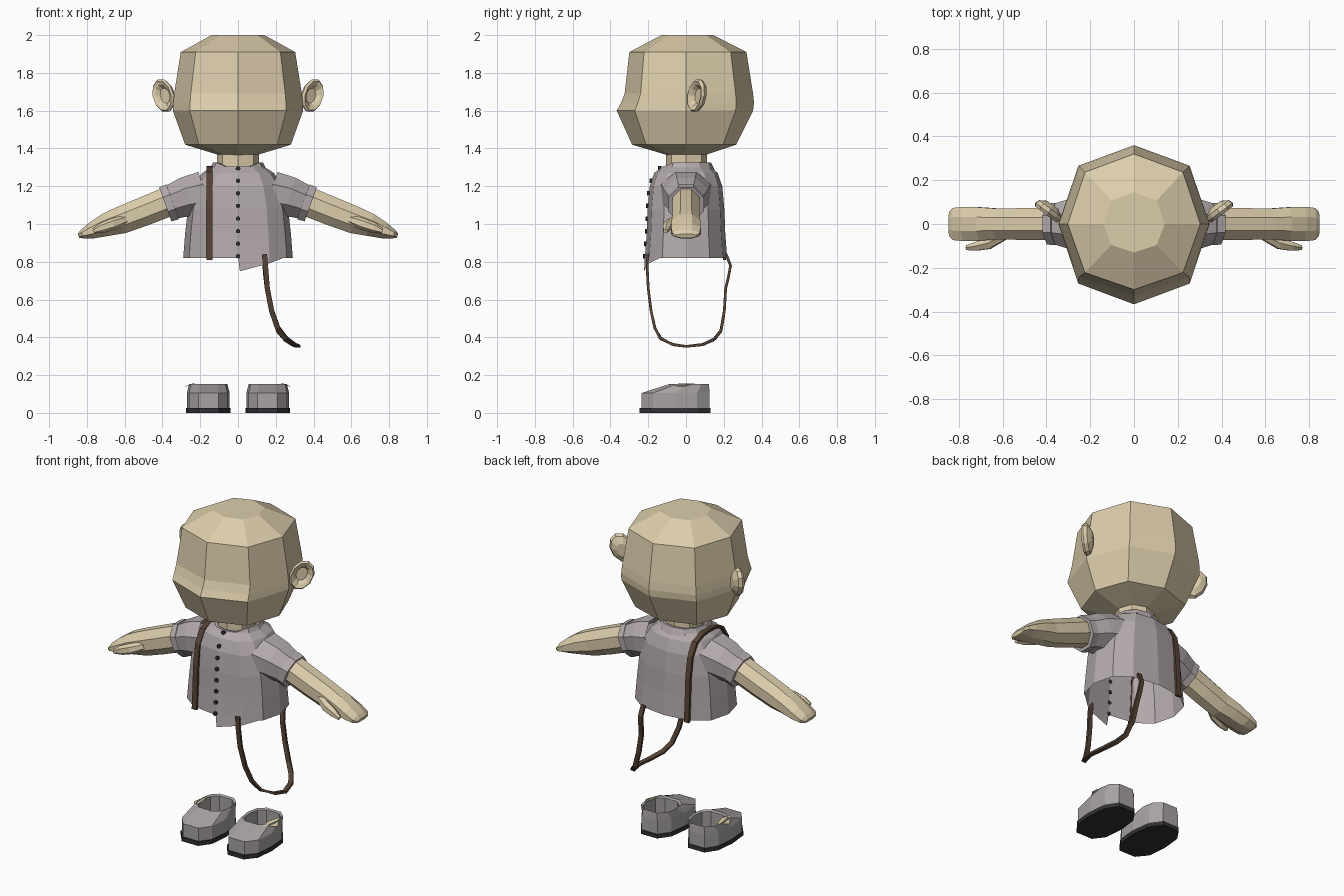
import bpy, bmesh, math
from mathutils import Vector

if "Cube" in bpy.data.objects:
    bpy.data.objects.remove(bpy.data.objects["Cube"])


def material(name, r, g, b):
    m = bpy.data.materials.new(name)
    m.diffuse_color = (r, g, b, 1)
    m.use_nodes = True
    m.node_tree.nodes["Principled BSDF"].inputs["Base Color"].default_value = m.diffuse_color
    return m


SKIN = material("skin", 0.72, 0.61, 0.41)
CLOTH = material("shirt_grey", 0.45, 0.40, 0.41)
SHOE = material("shoe_grey", 0.39, 0.36, 0.36)
STRAP = material("strap_brown", 0.09, 0.055, 0.035)
DARK = material("dark_rubber", 0.03, 0.03, 0.033)


def finish(bm, name, mat, mirror=False):
    bmesh.ops.recalc_face_normals(bm, faces=bm.faces)
    me = bpy.data.meshes.new(name)
    bm.to_mesh(me)
    bm.free()
    me.materials.append(mat)
    ob = bpy.data.objects.new(name, me)
    bpy.context.collection.objects.link(ob)
    if mirror:
        ob.modifiers.new("mirror", 'MIRROR')
    return ob


def loft(name, rings, mat, mirror=False, start=True, end=True):
    """Skin a list of equal-length rings, with optional end caps."""
    bm = bmesh.new()
    vs = [[bm.verts.new(p) for p in r] for r in rings]
    for a, b in zip(vs, vs[1:]):
        for i in range(len(a)):
            j = (i + 1) % len(a)
            bm.faces.new((a[i], a[j], b[j], b[i]))
    if start:
        bm.faces.new(vs[0][::-1])
    if end:
        bm.faces.new(vs[-1])
    return finish(bm, name, mat, mirror)


def spow(v, e):
    return math.copysign(abs(v) ** e, v)


def hring(z, rx, yf, yb, n=8, e=0.87):
    """Horizontal ring with its own front and back depth."""
    out = []
    for i in range(n):
        a = 2 * math.pi * i / n
        c, s = math.cos(a), math.sin(a)
        out.append((rx * spow(c, e) if abs(c) > 1e-6 else 0.0,
                    (yb if s > 0 else yf) * abs(s) ** e if abs(s) > 1e-6 else 0.0, z))
    return out


def limb(x, z, hz, hy, tilt=20, y=0.0, n=8):
    """Upright ring across an arm that points along +x and tilts down."""
    t = math.radians(tilt)
    out = []
    for i in range(n):
        a = 2 * math.pi * (i + 0.5) / n
        u = hz * 1.06 * math.sin(a)
        out.append((x + u * math.sin(t), y + hy * 1.06 * math.cos(a), z + u * math.cos(t)))
    return out


def ribbon(name, path, width, thick):
    pts = [Vector(p) for p in path]
    rings = []
    for i, p in enumerate(pts):
        t = (pts[min(i + 1, len(pts) - 1)] - pts[max(i - 1, 0)]).normalized()
        w = Vector((1, 0, 0))
        w = (w - t * w.dot(t)).normalized()
        d = t.cross(w)
        w, d = w * width / 2, d * thick / 2
        rings.append([p + w + d, p - w + d, p - w - d, p + w - d])
    return loft(name, rings, STRAP)


# Head and neck
loft("head", [hring(*r) for r in (
    (1.365, .10, -.10, .10), (1.42, .28, -.285, .265), (1.60, .345, -.367, .355),
    (1.64, .343, -.345, .36), (1.69, .338, -.325, .355), (1.91, .303, -.30, .32),
    (2.0, .14, -.13, .145))], SKIN)
loft("neck", [hring(1.27, .11, -.105, .11), hring(1.38, .11, -.105, .11)], SKIN)

# Ears: cupped discs turned outward
U, N = Vector((.8, .6, 0)), Vector((.6, -.8, 0))
ear = []
for s, d in ((.45, -.04), (.9, -.02), (1, 0), (.88, .014), (.66, .006), (.45, -.014)):
    ring = []
    for i in range(10):
        a = 2 * math.pi * i / 10
        v = .09 * s * math.sin(a)
        u = .07 * s * math.cos(a) + .2 * v
        ring.append(Vector((.395, .055, 1.68)) + U * u + N * d + Vector((0, 0, v)))
    ear.append(ring)
loft("ears", ear, SKIN, mirror=True)

# Shirt body, open at the hem
BODY = ((1.305, .135, .125), (1.27, .19, .168), (1.20, .235, .192),
        (1.08, .265, .203), (.95, .28, .208), (.82, .29, .218))
loft("shirt_body", [hring(z, rx, -ry, ry, 12, .8) for z, rx, ry in BODY], CLOTH,
     start=False, end=False)


def front(z):
    """Shirt depth at height z."""
    for (z1, _, a), (z0, _, b) in zip(BODY, BODY[1:]):
        if z >= z0:
            return a + (b - a) * (z1 - z) / (z1 - z0)
    return BODY[-1][2]


# Collar dipping toward the front
collar = []
for z, r in ((1.285, .152), (1.325, .132), (1.325, .118), (1.285, .118)):
    collar.append([(x, y, z - (.02 if y < -.1 else 0)) for x, y, z in hring(z, r, -r, r, 12, .95)])
loft("collar", collar, CLOTH, start=False, end=False)

# Loose shirt tail at the front
bm = bmesh.new()
flap = [(0, -.218, .83), (.01, -.222, .75), (.16, -.202, .79), (.24, -.138, .82), (.165, -.194, .83)]
v = [bm.verts.new(p) for p in flap]
bm.faces.new((v[0], v[1], v[2], v[4]))
bm.faces.new((v[4], v[2], v[3]))
finish(bm, "shirt_tail", CLOTH)

# Buttons
bm = bmesh.new()
for i in range(8):
    z = 1.295 - i * .0665
    geo = bmesh.ops.create_cone(bm, cap_ends=True, segments=8, radius1=.012, radius2=.012, depth=.014)
    for q in geo["verts"]:
        x, y, h = q.co
        q.co = (x, -front(z) - h - .003, z + y)
finish(bm, "buttons", DARK)

# Sleeves and cuffs
loft("sleeves", [limb(.17, 1.165, .12, .135), limb(.27, 1.145, .108, .12),
                 limb(.36, 1.113, .092, .093)], CLOTH, mirror=True, start=False, end=False)
loft("cuffs", [limb(.345, 1.118, .09, .088), limb(.347, 1.117, .1, .098),
               limb(.385, 1.104, .098, .096), limb(.385, 1.104, .078, .07)],
     CLOTH, mirror=True, start=False, end=False)

# Arms ending in mitten hands, with thumbs
loft("arms", [limb(.36, 1.122, .08, .074), limb(.50, 1.066, .078, .074),
              limb(.62, 1.02, .074, .072), limb(.70, .995, .062, .078),
              limb(.775, .965, .044, .08), limb(.825, .946, .024, .075),
              limb(.844, .937, .012, .055)], SKIN, mirror=True)
loft("thumbs", [limb(.59, 1.025, .022, .02, y=-.055, n=6), limb(.66, 1.0, .03, .028, y=-.088, n=6),
                limb(.72, .98, .026, .022, y=-.102, n=6), limb(.765, .962, .012, .012, y=-.108, n=6)],
     SKIN, mirror=True)

# Worn strap running over one shoulder
half = [(.81, .204), (.95, .196), (1.08, .19), (1.20, .17), (1.27, .125), (1.296, .06)]
path = [(-.15, -y, z) for z, y in half] + [(-.15, 0, 1.30)] + [(-.15, y, z) for z, y in half[::-1]]
ribbon("worn_strap", path, .032, .016)

# Fallen strap hanging in a loop on the other side
ribbon("hanging_strap", [
    (.14, -.203, .84), (.147, -.205, .76), (.155, -.20, .66), (.178, -.185, .54),
    (.21, -.165, .45), (.25, -.135, .395), (.295, -.07, .362), (.318, 0, .352),
    (.295, .09, .362), (.255, .15, .39), (.215, .185, .435), (.178, .203, .54),
    (.155, .21, .66), (.148, .225, .72), (.143, .236, .78), (.14, .212, .84)], .027, .014)

# Shoes: sole, upper with open top and hollow inside
OUT = [(-.06, -.245), (.05, -.245), (.103, -.18), (.115, -.06), (.103, .06), (.055, .13),
       (-.055, .13), (-.105, .06), (-.12, -.06), (-.108, -.18)]


def outline(z, s):
    return [(.16 + x * s, y * s, z) for x, y in OUT]


def opening(z, s):
    return [(.16 + x * .8 * s, .015 + (y + .058) * .52 * s, z) for x, y in OUT]


loft("shoe_soles", [outline(0, 1), outline(.025, 1)], DARK, mirror=True)
loft("shoe_uppers", [outline(.025, .965), outline(.105, .965), opening(.152, 1.08),
                     opening(.145, .96), opening(.04, .96)], SHOE, mirror=True, start=False)

# Skin-coloured slivers at the shoe openings
bm = bmesh.new()
bm.faces.new([bm.verts.new(p) for p in
              ((.23, -.10, .15), (.285, -.02, .138), (.245, .055, .154), (.225, -.02, .156))])
finish(bm, "shoe_slivers", SKIN, mirror=True)
